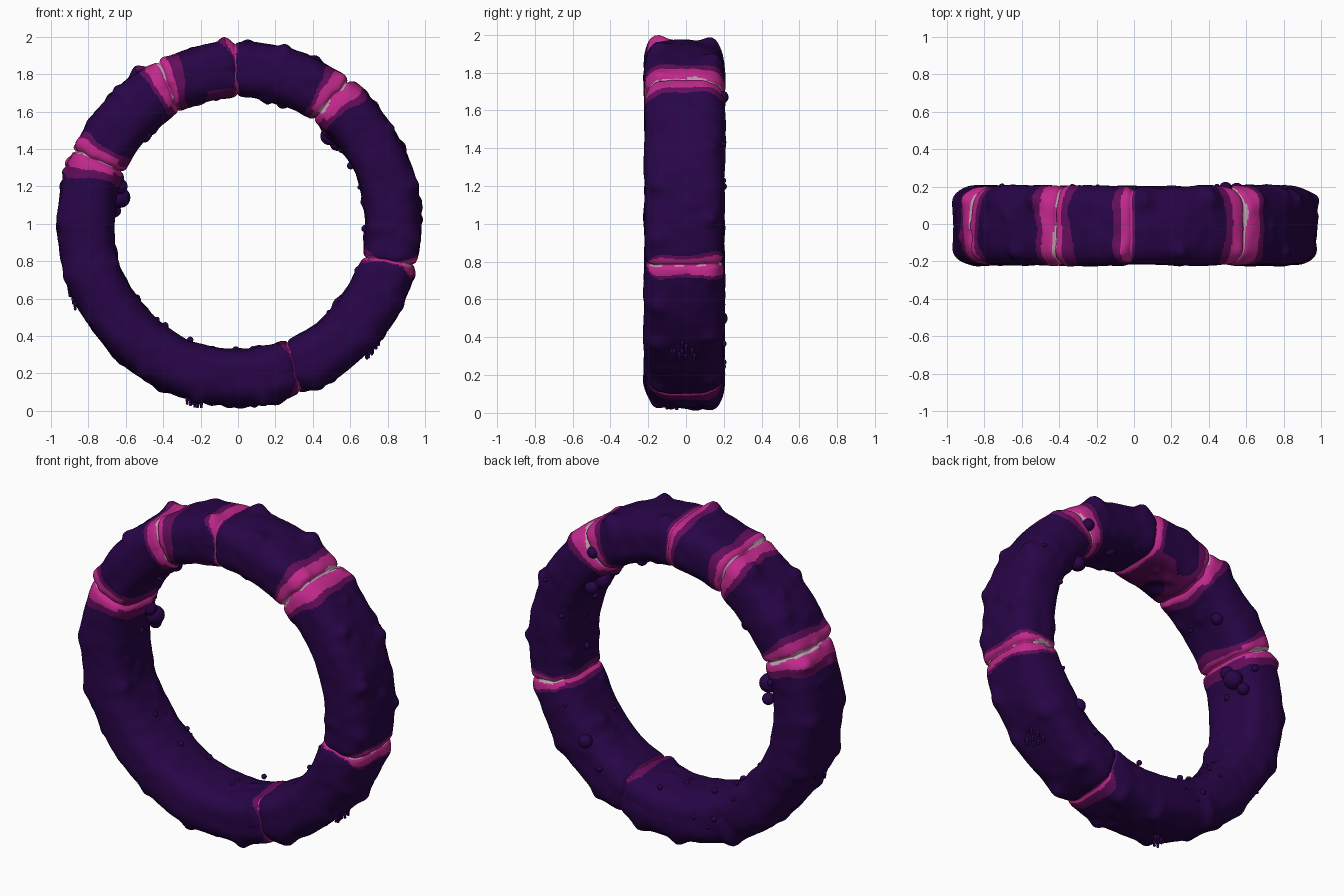
import bpy, bmesh, math, random
from math import sin, cos, radians, exp
from mathutils import Vector, Matrix, noise

random.seed(7)
if "Cube" in bpy.data.objects:
    bpy.data.objects.remove(bpy.data.objects["Cube"], do_unlink=True)


def material(name, rgb):
    m = bpy.data.materials.new(name)
    m.use_nodes = True
    col = (*rgb, 1)
    m.diffuse_color = col
    m.node_tree.nodes["Principled BSDF"].inputs["Base Color"].default_value = col
    return m


MATS = [material("dark purple", (0.021, 0.0015, 0.063)),
        material("plum", (0.125, 0.004, 0.105)),
        material("magenta", (0.54, 0.022, 0.265)),
        material("pale pink grey", (0.52, 0.33, 0.43))]

R, HALF_R, HALF_W, POWER = 0.824, 0.151, 0.211, 3.0
X0, Y0 = 0.006, -0.01
SIDES = 80

# cracks: angle, tilt (outer minus inner), magenta and plum reach on the
# clockwise and counter-clockwise sides, weight on the front and back faces, depth
CRACKS = [
    (-69, -2.5, .012, .004, .060, .012, 0.08, 0.08, .016),
    (-14, 1.6, .045, .035, .062, .052, 0.12, 0.8, .022),
    (53.5, -1.6, .070, .070, .105, .095, 1.0, 0.9, .025),
    (91, 0.6, .006, .045, .016, .080, 0.1, 0.8, .016),
    (117.5, -1.8, .038, .060, .090, .085, 0.9, 0.9, .025),
    (156, 0.2, .065, .060, .095, .110, 0.95, 0.8, .028),
]

# soft spikes along the two outer edges, plus shallow lumps
spikes = []
for row in (-1, 1):
    for i in range(18):
        a = radians(i * 20 + row * 4 + random.uniform(-4, 4))
        spikes.append((a, row * 0.14, 1, random.uniform(.015, .035), random.uniform(.035, .055)))
for i in range(70):
    spikes.append((random.uniform(0, 2 * math.pi), random.uniform(-.2, .2), random.choice((-1, 1)),
                   random.uniform(.004, .016), random.uniform(.02, .045)))


def wrap(a):
    return (a + math.pi) % (2 * math.pi) - math.pi


def section(k):
    """Point and normal on the rounded box cross-section: radial, width."""
    t = 2 * math.pi * k / SIDES
    c, s = cos(t), sin(t)
    reach = (abs(c) ** POWER + abs(s) ** POWER) ** (-1 / POWER)
    u, v = c * reach, s * reach
    n = Vector((u * abs(u) / HALF_R, v * abs(v) / HALF_W)).normalized()
    return u, v, n


PROFILE = [section(k) for k in range(SIDES)]


def place(angle, radius, y):
    return Vector((X0 + radius * cos(angle), Y0 + y, 1 + radius * sin(angle)))


def nearest_crack(a):
    return min(((wrap(a - radians(c[0])) * R, c) for c in CRACKS), key=lambda p: abs(p[0]))


def ring_point(a, k):
    u, v, n = PROFILE[k]
    d, crack = nearest_crack(a)
    # each crack leans and wavers across the section
    waver = 0.015 * noise.noise(Vector((u * 2, v * 2, crack[0])))
    b = a + (radians(crack[1]) * u / 2 + waver) * exp(-(d / .15) ** 2)
    rad, y = R + HALF_R * u, HALF_W * v
    p = place(b, rad, y)
    h = 0.011 * noise.noise(p * 4) + 0.005 * noise.noise(p * 13)
    for sa, sy, side, height, width in active:
        if side * u > 0:
            q = (wrap(a - sa) * rad) ** 2 + (y - sy) ** 2
            h += height * exp(-q / width ** 2)
    h -= crack[8] * exp(-abs(d) / .010) + 0.004 * exp(-(d / .04) ** 2)
    return place(b, rad + n.x * h, y + n.y * h)


def colour(a, k, p):
    """Colour bands spreading unevenly out from each crack."""
    u, v, n = PROFILE[k]
    d, c = nearest_crack(a)
    side = 1 if d > 0 else 0
    face_weight = c[6] if n.y < 0 else c[7]
    w = 1 + (face_weight - 1) * n.y ** 2
    w *= 1 + 0.35 * noise.noise(p * 6) + 0.35 * u * abs(n.y)
    inner = n.x < -0.6
    d = abs(d)
    if c[8] > .02 and not inner and d < (.005 + .02 * noise.noise(p * 9)) * min(1, w + .2):
        return 3
    if d < c[2 + side] * w * (0.55 if inner else 1):
        return 2
    if d < c[4 + side] * w:
        return 1
    # stained inner wall between the two upper cracks
    if inner and radians(91) < a < radians(119) and noise.noise(p * 6) > -0.08:
        return 1
    return 0


def finish(bm, name, mats):
    me = bpy.data.meshes.new(name)
    bmesh.ops.recalc_face_normals(bm, faces=bm.faces)
    bm.to_mesh(me)
    bm.free()
    for m in mats:
        me.materials.append(m)
    for f in me.polygons:
        f.use_smooth = True
    ob = bpy.data.objects.new(name, me)
    bpy.context.collection.objects.link(ob)
    return ob


# ring body: evenly divided between neighbouring cracks
STEP = radians(0.4)
angles = []
starts = [radians(c[0]) for c in CRACKS]
for a0, a1 in zip(starts, starts[1:] + [starts[0] + 2 * math.pi]):
    steps = round((a1 - a0) / STEP)
    angles += [a0 + (a1 - a0) * i / steps for i in range(steps)]

bm = bmesh.new()
rings = []
for a in angles:
    active = [s for s in spikes if abs(wrap(a - s[0])) < 0.2]
    rings.append([bm.verts.new(ring_point(a, k)) for k in range(SIDES)])
for i, a in enumerate(angles):
    r0, r1 = rings[i], rings[(i + 1) % len(rings)]
    for k in range(SIDES):
        j = (k + 1) % SIDES
        f = bm.faces.new((r0[k], r0[j], r1[j], r1[k]))
        f.material_index = colour(a + STEP / 2, k, f.calc_center_median())
finish(bm, "ring_body", MATS)

# round blobs on the back and the inner wall: x, y, z, radius
BLOBS = [(.49, .19, 1.67, .035), (.49, .10, 1.47, .05), (.24, .08, 1.65, .035),
         (.53, .15, 1.43, .04), (-.63, .10, 1.14, .055), (-.63, .05, 1.20, .04),
         (-.50, .12, 1.47, .035), (.55, .18, .50, .04), (-.66, .15, 1.07, .035)]
bm = bmesh.new()


def blob(centre, radius):
    bmesh.ops.create_icosphere(bm, subdivisions=3, radius=radius, matrix=Matrix.Translation(centre))


for x, y, z, r in BLOBS:
    blob((x, y, z), r)
# small warts along the inner wall and the back
for i in range(36):
    a = random.uniform(0, 2 * math.pi)
    if abs(nearest_crack(a)[0]) > .12:
        if i % 3:
            p = place(a, R - HALF_R, random.uniform(-.1, .15))
        else:
            p = place(a, R + random.uniform(-.1, .1), HALF_W - .004)
        blob(p, random.uniform(.01, .02))
finish(bm, "blobs", MATS[:1])

# clusters of short hanging drips on the lower outside
bm = bmesh.new()
for angle, count in ((203, 5), (255, 7), (-43, 9)):
    for i in range(count):
        a = radians(angle + random.uniform(-3.5, 3.5))
        p = place(a, R + HALF_R, random.uniform(-.12, .08))
        length = random.uniform(.025, .04)
        bmesh.ops.create_cone(bm, cap_ends=True, segments=8, radius1=.006, radius2=.012, depth=length,
                              matrix=Matrix.Translation(p - Vector((0, 0, length / 2 - .01))))
        blob(p - Vector((0, 0, length - .01)), .008)
finish(bm, "drips", MATS[:1])
